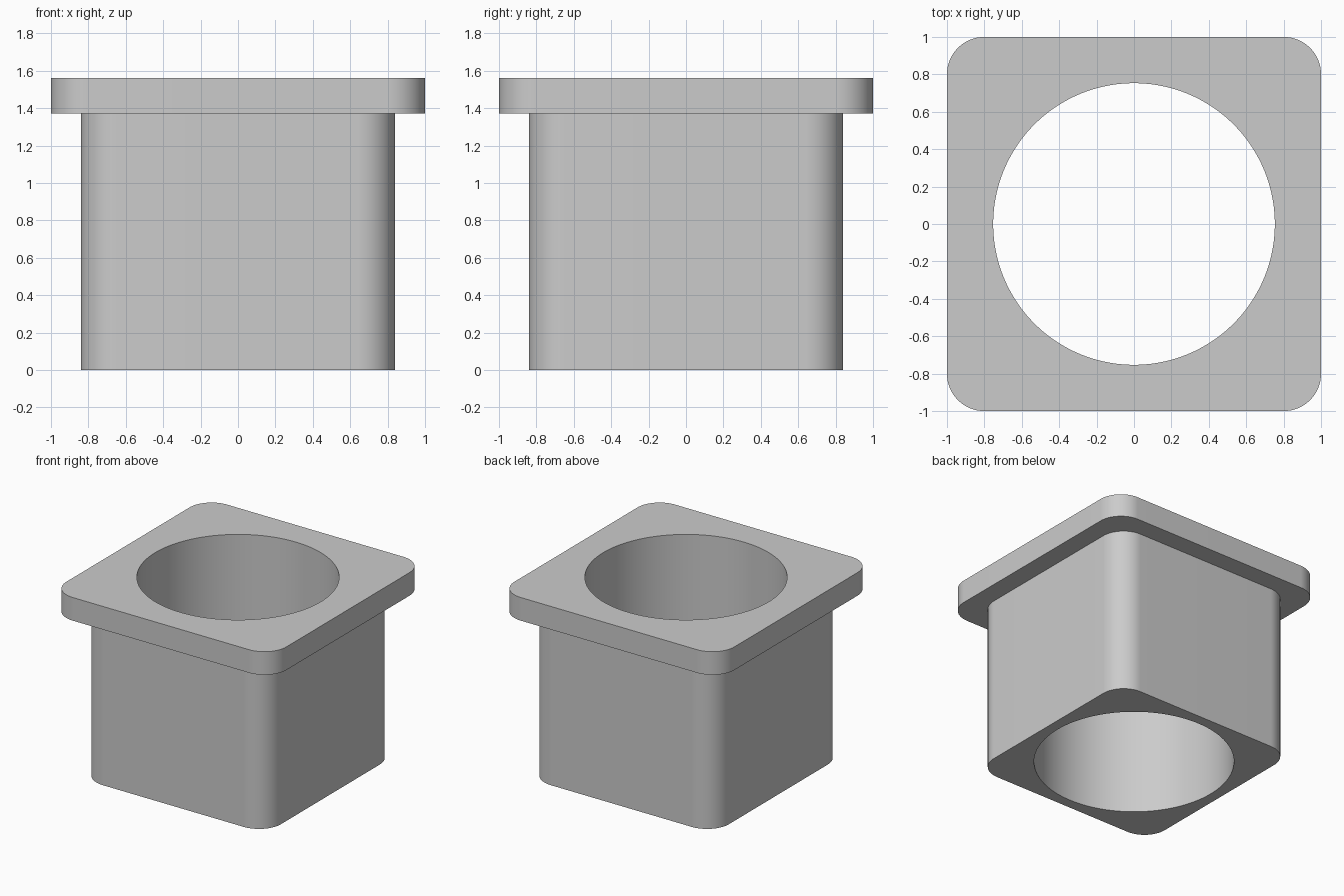
import bpy, bmesh
from math import cos, sin, pi, radians

cube = bpy.data.objects.get("Cube")
if cube:
    bpy.data.objects.remove(cube, do_unlink=True)

STEPS = 32                      # points per rounded corner
COUNT = 4 * STEPS
BODY, FLANGE, CORNER, BORE = 0.84, 1.0, 0.2, 0.753
LEDGE, TOP = 1.37, 1.56


def rounded_square(half, z):
    inner = half - CORNER
    points = []
    for quarter in range(4):
        middle = pi / 4 + quarter * pi / 2
        cx = inner * (1 if cos(middle) > 0 else -1)
        cy = inner * (1 if sin(middle) > 0 else -1)
        for i in range(STEPS):
            a = quarter * pi / 2 + i / (STEPS - 1) * pi / 2
            points.append((cx + CORNER * cos(a), cy + CORNER * sin(a), z))
    return points


def circle(radius, z):
    angles = [(i + 0.5) / COUNT * 2 * pi for i in range(COUNT)]
    return [(radius * cos(a), radius * sin(a), z) for a in angles]


grey = bpy.data.materials.new("plain_grey")
grey.use_nodes = True
grey.diffuse_color = (0.6, 0.6, 0.6, 1)
grey.node_tree.nodes["Principled BSDF"].inputs["Base Color"].default_value = (0.6, 0.6, 0.6, 1)

# Closed section: body wall, flange, then the bore back down to the base
bm = bmesh.new()
sections = [
    rounded_square(BODY, 0), rounded_square(BODY, LEDGE),
    rounded_square(FLANGE, LEDGE), rounded_square(FLANGE, TOP),
    circle(BORE, TOP), circle(BORE, 0),
]
rings = [[bm.verts.new(p) for p in section] for section in sections]
for k, ring in enumerate(rings):
    above = rings[(k + 1) % len(rings)]
    for i in range(COUNT):
        j = (i + 1) % COUNT
        bm.faces.new((ring[i], ring[j], above[j], above[i]))
bmesh.ops.recalc_face_normals(bm, faces=bm.faces)

mesh = bpy.data.meshes.new("flanged_bushing")
bm.to_mesh(mesh)
bm.free()
mesh.materials.append(grey)
bushing = bpy.data.objects.new("flanged_bushing", mesh)
bpy.context.collection.objects.link(bushing)

# Smooth corners and bore, crisp rims
bpy.ops.object.select_all(action="DESELECT")
bushing.select_set(True)
bpy.context.view_layer.objects.active = bushing
bpy.ops.object.shade_smooth_by_angle(angle=radians(30))
